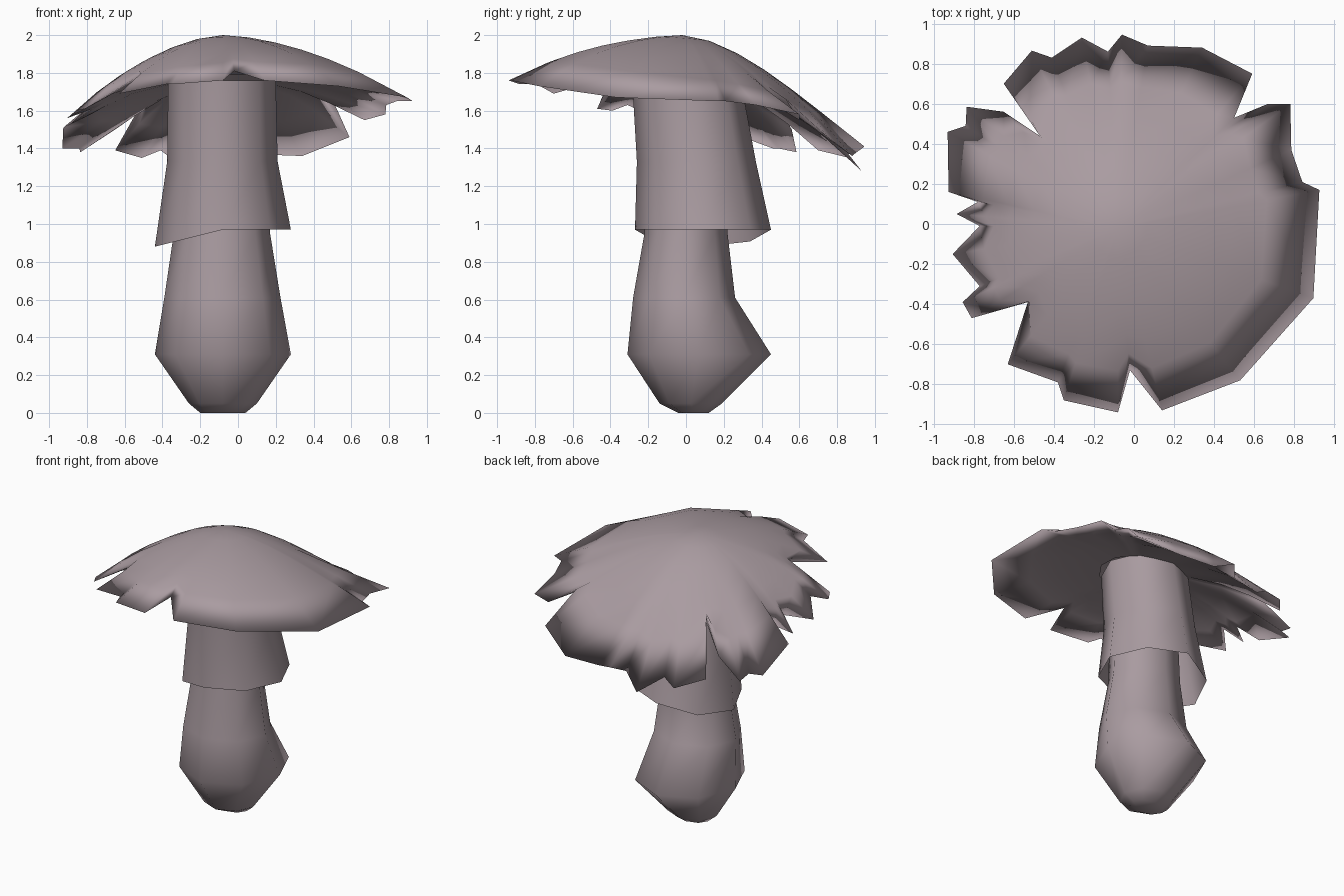
import bpy, bmesh, math

if "Cube" in bpy.data.objects:
    bpy.data.objects.remove(bpy.data.objects["Cube"])

mat = bpy.data.materials.new("dusty mauve")
mat.diffuse_color = (0.40, 0.33, 0.355, 1)
mat.use_nodes = True
mat.node_tree.nodes["Principled BSDF"].inputs["Base Color"].default_value = mat.diffuse_color


def finish(name, bm):
    mesh = bpy.data.meshes.new(name)
    for f in bm.faces:
        f.smooth = True
    bm.to_mesh(mesh)
    bm.free()
    mesh.materials.append(mat)
    obj = bpy.data.objects.new(name, mesh)
    bpy.context.collection.objects.link(obj)


def bridge(bm, a, b):
    n = len(a)
    for i in range(n):
        j = (i + 1) % n
        bm.faces.new((a[i], a[j], b[j], b[i]))


def loft(name, sections, tilt=0.0, cap=True):
    """Skin of eight-sided rings; each section is z, x0, x1, y0, y1."""
    bm = bmesh.new()
    rings = []
    for k, (z, x0, x1, y0, y1) in enumerate(sections):
        ring = []
        for i in range(8):
            a = math.tau * i / 8
            s = 0.98 if i % 2 else 1.0
            x = (x0 + x1) / 2 + (x1 - x0) / 2 * math.cos(a) * s
            y = (y0 + y1) / 2 + (y1 - y0) / 2 * math.sin(a) * s
            dip = tilt * min(0, x + 0.08) if k == 0 else 0
            ring.append(bm.verts.new((x, y, z + dip)))
        rings.append(ring)
    for a, b in zip(rings, rings[1:]):
        bridge(bm, a, b)
    if cap:
        bm.faces.new(rings[0][::-1])
    finish(name, bm)


# Bulbous stem, ending inside the skirt
loft("stem", [
    (0.00, -0.20, 0.04, -0.04, 0.12), (0.05, -0.26, 0.10, -0.14, 0.19),
    (0.31, -0.44, 0.28, -0.31, 0.45), (0.61, -0.39, 0.225, -0.28, 0.26),
    (0.95, -0.34, 0.17, -0.22, 0.22), (1.35, -0.32, 0.155, -0.21, 0.21)])

# Hanging skirt, open at the bottom with a slanted hem
loft("skirt", [
    (0.97, -0.44, 0.28, -0.27, 0.45), (1.33, -0.375, 0.21, -0.26, 0.37),
    (1.76, -0.37, 0.20, -0.285, 0.29)], tilt=0.25, cap=False)

# Ragged cap rim, clockwise seen from above
rim = [
    (-0.06, 0.945, 1.41), (0.07, 0.89, 1.37), (0.34, 0.88, 1.36), (0.59, 0.75, 1.46),
    (0.50, 0.53, 1.66), (0.67, 0.60, 1.55), (0.78, 0.60, 1.58), (0.785, 0.37, 1.63),
    (0.84, 0.21, 1.65), (0.925, 0.17, 1.65), (0.895, -0.37, 1.67), (0.53, -0.78, 1.73),
    (0.14, -0.93, 1.76), (-0.02, -0.73, 1.81), (-0.08, -0.94, 1.76), (-0.35, -0.88, 1.74),
    (-0.38, -0.79, 1.74), (-0.63, -0.70, 1.69), (-0.53, -0.39, 1.78), (-0.81, -0.47, 1.61),
    (-0.855, -0.39, 1.60), (-0.77, -0.31, 1.63), (-0.905, -0.15, 1.56), (-0.77, -0.01, 1.61),
    (-0.885, 0.05, 1.53), (-0.78, 0.11, 1.58), (-0.925, 0.16, 1.51), (-0.93, 0.46, 1.40),
    (-0.84, 0.49, 1.40), (-0.835, 0.585, 1.38), (-0.65, 0.56, 1.50), (-0.47, 0.44, 1.71),
    (-0.65, 0.70, 1.39), (-0.51, 0.865, 1.35), (-0.41, 0.83, 1.39), (-0.26, 0.93, 1.28),
    (-0.13, 0.86, 1.37)]
rim.reverse()
CX, CY = -0.08, -0.02


def cap_ring(bm, t, drop):
    """Ring at fraction t of the radius: round inside, ragged at the rim."""
    w = t ** 3
    ring = []
    for x, y, z in rim:
        dx, dy = x - CX, y - CY
        r = math.hypot(dx, dy)
        c, s = dx / r, dy / r
        rr = t * ((1 - w) * 0.86 + w * r)
        fall = t ** 1.65 * ((1 - w) * (0.38 + 0.2 * s - 0.09 * c) + w * (2 - z))
        ring.append(bm.verts.new((CX + c * rr, CY + s * rr, 2 - fall - drop)))
    return ring


# Cap: domed top and hollow underside sharing the rim
bm = bmesh.new()
edge = cap_ring(bm, 1, 0)
prev = edge
for t in (0.8, 0.65, 0.5, 0.34, 0.17):
    ring = cap_ring(bm, t, 0)
    bridge(bm, prev, ring)
    prev = ring
tip = bm.verts.new((CX, CY, 2))
for i in range(len(prev)):
    bm.faces.new((prev[i], prev[(i + 1) % len(prev)], tip))
prev = edge
for t in (0.8, 0.6, 0.32):
    ring = cap_ring(bm, t, 0.27 * (1 - t))
    bridge(bm, ring, prev)
    prev = ring
bmesh.ops.recalc_face_normals(bm, faces=bm.faces)
# Keep the dome facing up
if tip.link_faces[0].normal.z < 0:
    bmesh.ops.reverse_faces(bm, faces=bm.faces)
finish("cap", bm)
